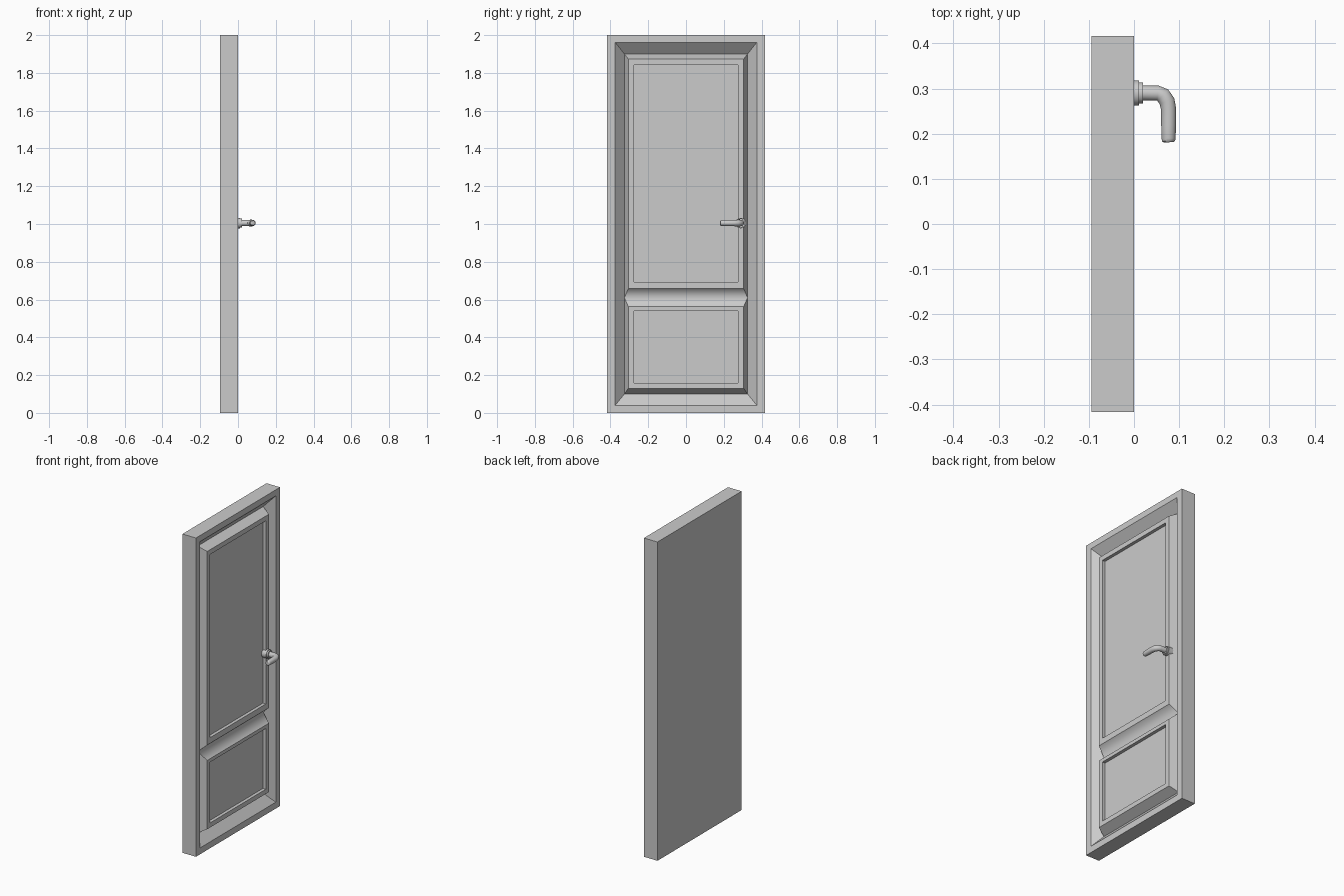
import bpy, bmesh, math
from mathutils import Vector

if "Cube" in bpy.data.objects:
    bpy.data.objects.remove(bpy.data.objects["Cube"])


def finish(name, bm, smooth_angle=None):
    bmesh.ops.recalc_face_normals(bm, faces=bm.faces)
    me = bpy.data.meshes.new(name)
    bm.to_mesh(me)
    bm.free()
    ob = bpy.data.objects.new(name, me)
    bpy.context.collection.objects.link(ob)
    if smooth_angle:
        bpy.context.view_layer.objects.active = ob
        ob.select_set(True)
        bpy.ops.object.shade_smooth_by_angle(angle=math.radians(smooth_angle))
        ob.select_set(False)
    return ob


def rect(bm, x, half, z0, z1, mid=None):
    """Loop of vertices in the yz plane; mid adds a point halfway up each side."""
    pts = [(-half, z0), (half, z0), (half, z1), (-half, z1)]
    if mid:
        pts = pts[:2] + [(half, mid)] + pts[2:] + [(-half, mid)]
    return [bm.verts.new((x, y, z)) for y, z in pts]


def bridge(bm, a, b):
    n = len(a)
    return [bm.faces.new((a[i], a[(i + 1) % n], b[(i + 1) % n], b[i])) for i in range(n)]


# Door leaf: frame, sloping groove, two raised panels with sunk fields
BACK, DEEP, SUNK, MID = -0.094, -0.053, -0.02, 0.61
bm = bmesh.new()
back = rect(bm, BACK, 0.417, 0, 2)
front = rect(bm, 0, 0.417, 0, 2)
bm.faces.new(back)
bridge(bm, back, front)
rim = rect(bm, 0, 0.375, 0.04, 1.962)
bridge(bm, front, rim)
g = rect(bm, DEEP, 0.326, 0.10, 1.90, MID)
for loop in ((rim[0], rim[1], g[1], g[0]), (rim[1], rim[2], g[3], g[2], g[1]),
             (rim[2], rim[3], g[4], g[3]), (rim[3], rim[0], g[0], g[5], g[4])):
    bm.faces.new(loop)

# (groove corners, raised edge z range, sunk field z range, side of the middle valley)
panels = (([g[0], g[1], g[2], g[5]], (0.13, 0.562), (0.159, 0.54), 2),
          ([g[5], g[2], g[3], g[4]], (0.658, 1.873), (0.694, 1.843), 0))
valley = []
for base, edge, field, side in panels:
    top = rect(bm, 0, 0.305, *edge)
    valley.append(bridge(bm, base, top)[side])
    lip = rect(bm, 0, 0.276, *field)
    bridge(bm, top, lip)
    floor = rect(bm, SUNK, 0.276, *field)
    bridge(bm, lip, floor)
    bm.faces.new(floor)

# only the valley between the panels is smooth
for e in bm.edges:
    e.smooth = all(f in valley for f in e.link_faces)
for f in valley:
    f.smooth = True
finish("door_leaf", bm)


def sweep(name, path, z, sides=24):
    """Round tube through (x, y, radius) points in a horizontal plane."""
    bm = bmesh.new()
    rings = []
    for i, (x, y, r) in enumerate(path):
        a, b = path[max(i - 1, 0)], path[min(i + 1, len(path) - 1)]
        t = Vector((b[0] - a[0], b[1] - a[1], 0)).normalized()
        n = Vector((-t.y, t.x, 0))
        ring = []
        for k in range(sides):
            w = 2 * math.pi * k / sides
            ring.append(bm.verts.new(Vector((x, y, z)) + n * r * math.cos(w)
                                     + Vector((0, 0, r * math.sin(w)))))
        rings.append(ring)
    for a, b in zip(rings, rings[1:]):
        bridge(bm, a, b)
    bm.faces.new(rings[0])
    bm.faces.new(rings[-1])
    return finish(name, bm, 40)


# Handle: two stepped collars and a bent lever
HY, HZ = 0.29, 1.005
sweep("handle_plate", [(-0.02, HY, 0.028), (0.011, HY, 0.028)], HZ)
sweep("handle_collar", [(0.01, HY, 0.0235), (0.02, HY, 0.0235)], HZ)
sweep("handle_lever", [(0.015, HY, 0.0165), (0.053, HY, 0.0165), (0.064, 0.285, 0.0175),
                       (0.073, 0.272, 0.0175), (0.0765, 0.255, 0.0168),
                       (0.0768, 0.22, 0.0165), (0.0765, 0.19, 0.0155),
                       (0.0768, 0.184, 0.0145), (0.077, 0.181, 0.011)], HZ)
